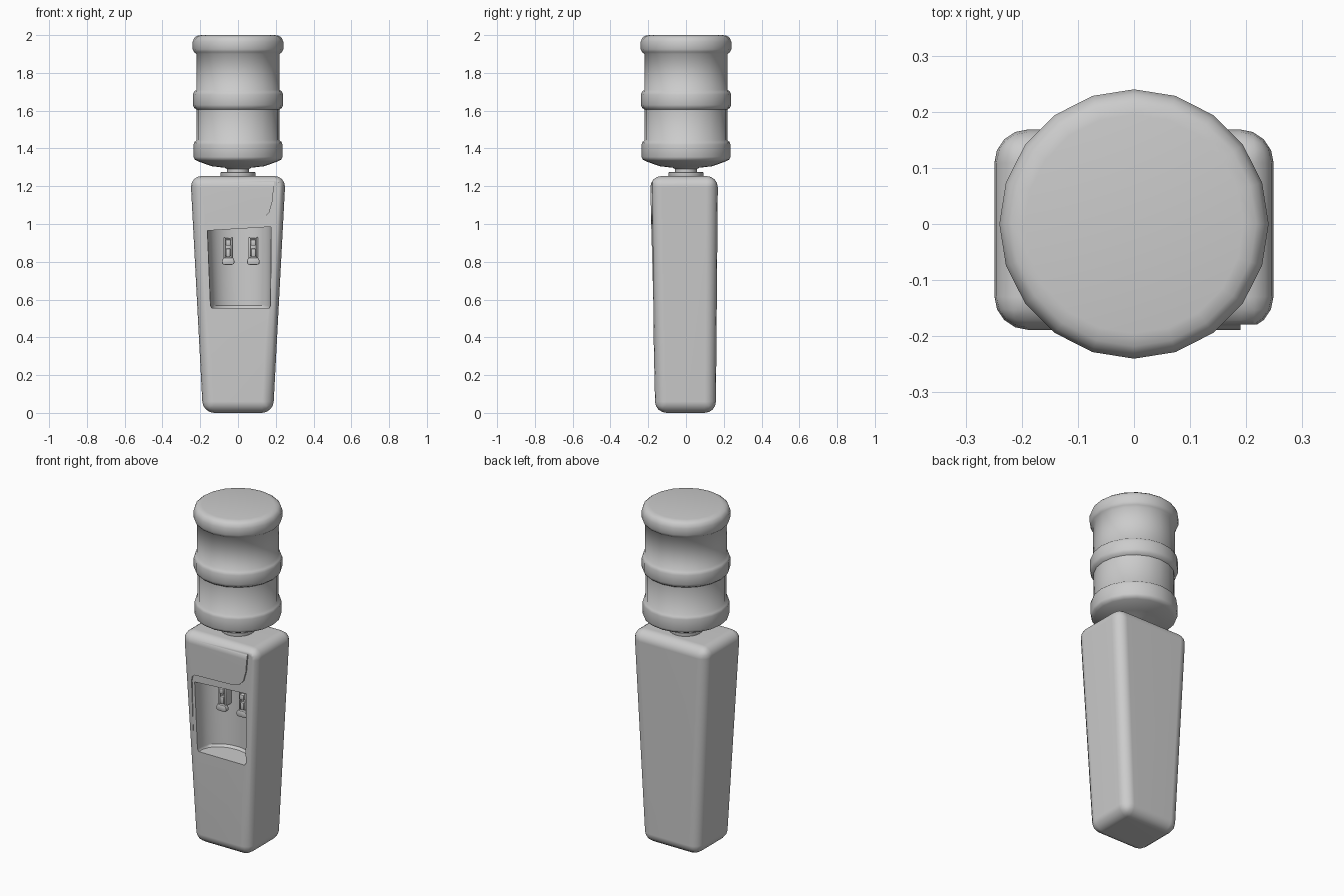
import bpy, bmesh, math

if "Cube" in bpy.data.objects:
    bpy.data.objects.remove(bpy.data.objects["Cube"])


def mesh_object(name, bm):
    bmesh.ops.recalc_face_normals(bm, faces=bm.faces)
    me = bpy.data.meshes.new(name)
    bm.to_mesh(me)
    bm.free()
    ob = bpy.data.objects.new(name, me)
    bpy.context.collection.objects.link(ob)
    return ob


def loft(name, rings):
    """Closed solid through rings of equal point count."""
    bm = bmesh.new()
    vs = [[bm.verts.new(p) for p in r] for r in rings]
    n = len(vs[0])
    for a, b in zip(vs, vs[1:]):
        for i in range(n):
            j = (i + 1) % n
            bm.faces.new((a[i], a[j], b[j], b[i]))
    bm.faces.new(vs[0])
    bm.faces.new(vs[-1])
    return mesh_object(name, bm)


def lathe(name, profile, sides):
    ang = [2 * math.pi * i / sides for i in range(sides)]
    return loft(name, [[(r * math.cos(a), r * math.sin(a), z) for a in ang]
                       for r, z in profile])


def box(name, x0, x1, y0, y1, z0, z1, bevel, segments=2):
    ob = loft(name, [[(x0, y0, z), (x1, y0, z), (x1, y1, z), (x0, y1, z)]
                     for z in (z0, z1)])
    add_bevel(ob, bevel, segments)
    finish(ob)
    return ob


def add_bevel(ob, width, segments):
    m = ob.modifiers.new("bevel", 'BEVEL')
    m.width = width
    m.segments = segments
    m.limit_method = 'NONE'


def finish(ob, angle=35):
    bpy.ops.object.select_all(action='DESELECT')
    ob.select_set(True)
    bpy.context.view_layer.objects.active = ob
    for m in list(ob.modifiers):
        bpy.ops.object.modifier_apply(modifier=m.name)
    bpy.ops.object.shade_smooth_by_angle(angle=math.radians(angle))


# Tapered cabinet with rounded edges
def section(w, y0, y1, z):
    return [(-w, y0, z), (w, y0, z), (w, y1, z), (-w, y1, z)]


cabinet = loft("cabinet", [section(0.186, -0.163, 0.158, 0.0),
                           section(0.252, -0.19, 0.169, 1.254)])
add_bevel(cabinet, 0.06, 4)

# Shallow step that leaves the raised upper-left panel
outline = [(-.165, .3), (-.178, .97), (-.172, 1.0), (-.155, 1.01), (.08, 1.018),
           (.135, 1.03), (.165, 1.06), (.182, 1.12), (.19, 1.2), (.19, 1.3),
           (.3, 1.3), (.3, .3)]
step_cutter = loft("step_cutter", [
    [(x, -0.3, z) for x, z in outline],
    [(x, -0.1715 - (z - 0.4) * 0.0094, z) for x, z in outline]])


# Dispensing bay with a curved back wall
def bay_ring(xl, xr, zl, zr, depth):
    c, h = (xl + xr) / 2, (xr - xl) / 2
    pts = [(xl, -0.3)]
    for i in range(17):
        a = math.pi * i / 16
        pts.append((c - h * math.cos(a), -0.17 + depth * math.sin(a) ** 0.8))
    pts.append((xr, -0.3))
    return [(x, y, zl + (zr - zl) * (x - xl) / (xr - xl)) for x, y in pts]


bay_cutter = loft("bay_cutter", [bay_ring(-.138, .165, .555, .555, .135),
                                 bay_ring(-.146, .172, .568, .568, .148),
                                 bay_ring(-.162, .176, .965, .985, .15)])

for cutter in (step_cutter, bay_cutter):
    cutter.hide_render = True
    m = cabinet.modifiers.new("cut", 'BOOLEAN')
    m.operation = 'DIFFERENCE'
    m.solver = 'EXACT'
    m.object = cutter
finish(cabinet)
for cutter in (step_cutter, bay_cutter):
    bpy.data.objects.remove(cutter)
cabinet.modifiers.new("weighted", 'WEIGHTED_NORMAL').keep_sharp = True

# Two taps: wall mount, side rails, spout, push paddle
for side, x in (("left", -0.052), ("right", 0.081)):
    box(side + "_tap_mount", x - .017, x + .017, -.065, -.005, .83, .925, .006)
    for n, s in (("a", -1), ("b", 1)):
        cx = x + s * .02
        box(f"{side}_tap_rail_{n}", cx - .005, cx + .005, -.075, -.01, .815, .93, .003)
    box(side + "_tap_button", x - .014, x + .014, -.085, -.05, .885, .918, .006)
    box(side + "_tap_spout", x - .012, x + .012, -.08, -.045, .825, .87, .005)
    loft_pts = [(.026, .822), (.033, .806), (.032, .79), (.022, .784)]
    ring = [(a, z) for a, z in loft_pts] + [(-a, z) for a, z in reversed(loft_pts)]
    paddle = loft(side + "_tap_paddle", [[(x + a, y, z) for a, z in ring]
                                         for y in (-.085, -.06)])
    add_bevel(paddle, .004, 2)
    finish(paddle)

# Collar between cabinet and bottle
collar = lathe("bottle_collar", [(.09, 1.245), (.093, 1.262), (.093, 1.272),
                                 (.088, 1.276), (.06, 1.276)], 20)
finish(collar)

# Upturned ribbed bottle
bottle = lathe("water_bottle", [
    (.057, 1.26), (.057, 1.29), (.07, 1.298), (.14, 1.306), (.215, 1.333),
    (.23, 1.342), (.235, 1.355), (.235, 1.42), (.231, 1.434), (.219, 1.444),
    (.219, 1.605), (.233, 1.615), (.239, 1.63), (.239, 1.685), (.233, 1.7),
    (.221, 1.71), (.221, 1.9), (.233, 1.91), (.24, 1.925), (.24, 1.965),
    (.232, 1.985), (.218, 1.996), (.195, 2.0)], 20)
finish(bottle, 50)
